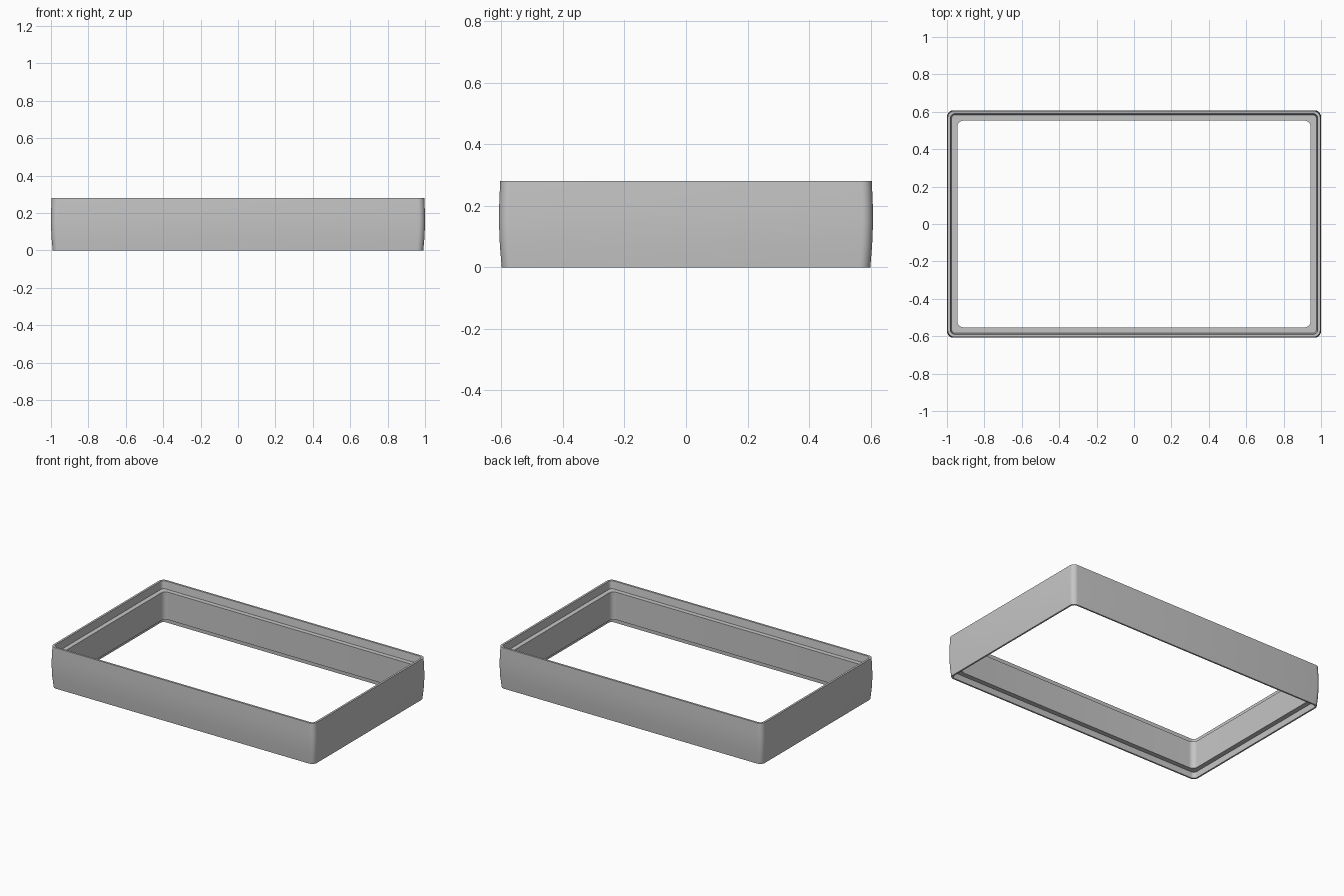
import bpy, bmesh, math

cube = bpy.data.objects.get("Cube")
if cube:
    bpy.data.objects.remove(cube, do_unlink=True)

HALF_X, HALF_Y = 1.0, 0.608
CORNER_STEPS = 8

grey = bpy.data.materials.new("mid grey")
grey.use_nodes = True
colour = (0.56, 0.56, 0.56, 1)
grey.diffuse_color = colour
grey.node_tree.nodes["Principled BSDF"].inputs["Base Color"].default_value = colour


def rounded_loop(bm, inset, z, radius):
    """Ring of vertices following a rounded rectangle."""
    ring = []
    cx, cy = HALF_X - inset - radius, HALF_Y - inset - radius
    for quarter, (sx, sy) in enumerate([(1, 1), (-1, 1), (-1, -1), (1, -1)]):
        for i in range(CORNER_STEPS + 1):
            a = (quarter + i / CORNER_STEPS) * math.pi / 2
            ring.append(bm.verts.new((sx * cx + radius * math.cos(a),
                                      sy * cy + radius * math.sin(a), z)))
    return ring


# Wall cross-section: inset from the outside, height, corner radius
section = [
    (0.009, 0.0, 0.035), (0.003, 0.07, 0.035), (0.0, 0.145, 0.035),   # bowed outside
    (0.001, 0.21, 0.035), (0.004, 0.281, 0.035),
    (0.018, 0.281, 0.025), (0.024, 0.23, 0.022),                      # top rim and step
    (0.055, 0.23, 0.035), (0.055, 0.041, 0.035),                      # ledge, inner wall
    (0.022, 0.041, 0.025), (0.02, 0.0, 0.025),                        # recess underneath
]

# Sweep the section into a closed frame
bm = bmesh.new()
rings = [rounded_loop(bm, *p) for p in section]
for k, ring in enumerate(rings):
    nxt = rings[(k + 1) % len(rings)]
    for i in range(len(ring)):
        j = (i + 1) % len(ring)
        bm.faces.new((ring[i], ring[j], nxt[j], nxt[i]))
bmesh.ops.recalc_face_normals(bm, faces=bm.faces)
mesh = bpy.data.meshes.new("frame_wall")
bm.to_mesh(mesh)
bm.free()
mesh.materials.append(grey)

frame = bpy.data.objects.new("frame_wall", mesh)
bpy.context.scene.collection.objects.link(frame)
bpy.ops.object.select_all(action="DESELECT")
frame.select_set(True)
bpy.context.view_layer.objects.active = frame
bpy.ops.object.shade_smooth_by_angle(angle=math.radians(30))
